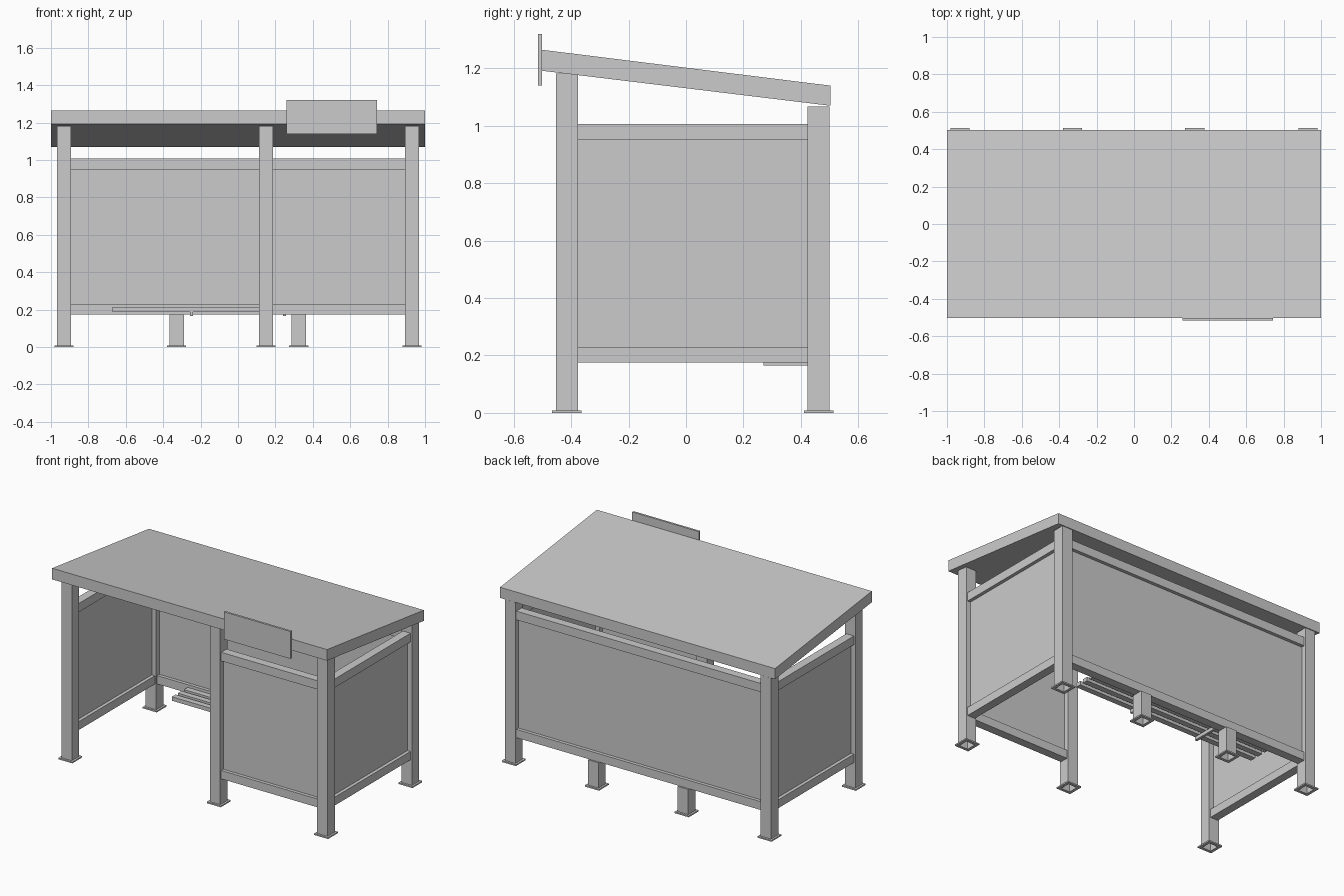
import bpy, bmesh

if "Cube" in bpy.data.objects:
    bpy.data.objects.remove(bpy.data.objects["Cube"])

POST = 0.038           # half width of a post
XL, XM, XR = -0.93, 0.15, 0.93
YF, YB = -0.415, 0.462


def make_object(name, bm):
    bmesh.ops.recalc_face_normals(bm, faces=bm.faces)
    mesh = bpy.data.meshes.new(name)
    bm.to_mesh(mesh)
    bm.free()
    obj = bpy.data.objects.new(name, mesh)
    bpy.context.collection.objects.link(obj)
    return obj


def box(name, x0, x1, y0, y1, z0, z1):
    bm = bmesh.new()
    bmesh.ops.create_cube(bm, size=1)
    for v in bm.verts:
        v.co = ((x0 + x1) / 2 + v.co.x * (x1 - x0),
                (y0 + y1) / 2 + v.co.y * (y1 - y0),
                (z0 + z1) / 2 + v.co.z * (z1 - z0))
    return make_object(name, bm)


def post(name, x, y, top):
    # hollow square tube with a flat ring foot plate, open underneath
    inner = POST - 0.006
    profile = [(inner, 0), (0.051, 0), (0.051, 0.009), (POST, 0.009),
               (POST, top), (inner, top - 0.006)]
    bm = bmesh.new()
    rings = [[bm.verts.new((x + sx * r, y + sy * r, z))
              for sx, sy in ((-1, -1), (1, -1), (1, 1), (-1, 1))]
             for r, z in profile]
    for i, a in enumerate(rings):
        b = rings[(i + 1) % len(rings)]
        if i == 4:     # closed cap instead of a rim
            bm.faces.new(a)
            bm.faces.new(b)
            continue
        for k in range(4):
            bm.faces.new((a[k], a[(k + 1) % 4], b[(k + 1) % 4], b[k]))
    return make_object(name, bm)


def wall(name, a0, a1, centre, along_x):
    # thin panel framed by a top and a bottom rail
    parts = (("panel", 0.006, 0.22, 0.96),
             ("bottom_rail", 0.028, 0.175, 0.23),
             ("top_rail", 0.028, 0.95, 1.007))
    for part, half, z0, z1 in parts:
        a, c = (a0, a1), (centre - half, centre + half)
        x, y = (a, c) if along_x else (c, a)
        box(f"{name}_{part}", *x, *y, z0, z1)


# Posts
for label, x in (("left", XL), ("middle", XM), ("right", XR)):
    post(f"front_{label}_post", x, YF, 1.183)
for label, x in (("left", XL), ("right", XR)):
    post(f"back_{label}_post", x, YB, 1.068)

# Short feet under the back wall
for label, x in (("left", -0.328), ("right", 0.325)):
    post(f"back_{label}_foot", x, YB, 0.175)

# Walls
wall("back_wall", XL + POST, XR - POST, YB, True)
wall("front_wall", XM + POST, XR - POST, YF, True)
wall("left_wall", YF + POST, YB - POST, XL, False)
wall("right_wall", YF + POST, YB - POST, XR, False)

# Sloping roof slab
bm = bmesh.new()
outline = [(-0.503, 1.192), (0.503, 1.07), (0.503, 1.14), (-0.503, 1.265)]
face = bm.faces.new([bm.verts.new((-1, y, z)) for y, z in outline])
side = bmesh.ops.extrude_face_region(bm, geom=[face])["geom"]
bmesh.ops.translate(bm, vec=(2, 0, 0),
                    verts=[v for v in side if isinstance(v, bmesh.types.BMVert)])
make_object("roof", bm)

# Blank sign board on the front edge
box("sign_board", 0.258, 0.743, -0.516, -0.502, 1.14, 1.32)

# Low bench: slats on two brackets
for i in range(3):
    y = 0.27 + i * 0.062
    box(f"bench_slat_{i + 1}", -0.67, 0.67, y, y + 0.038, 0.187, 0.213)
for label, x in (("left", -0.248), ("right", 0.248)):
    box(f"bench_{label}_bracket", x - 0.008, x + 0.008, 0.27, YB - 0.028, 0.165, 0.188)
